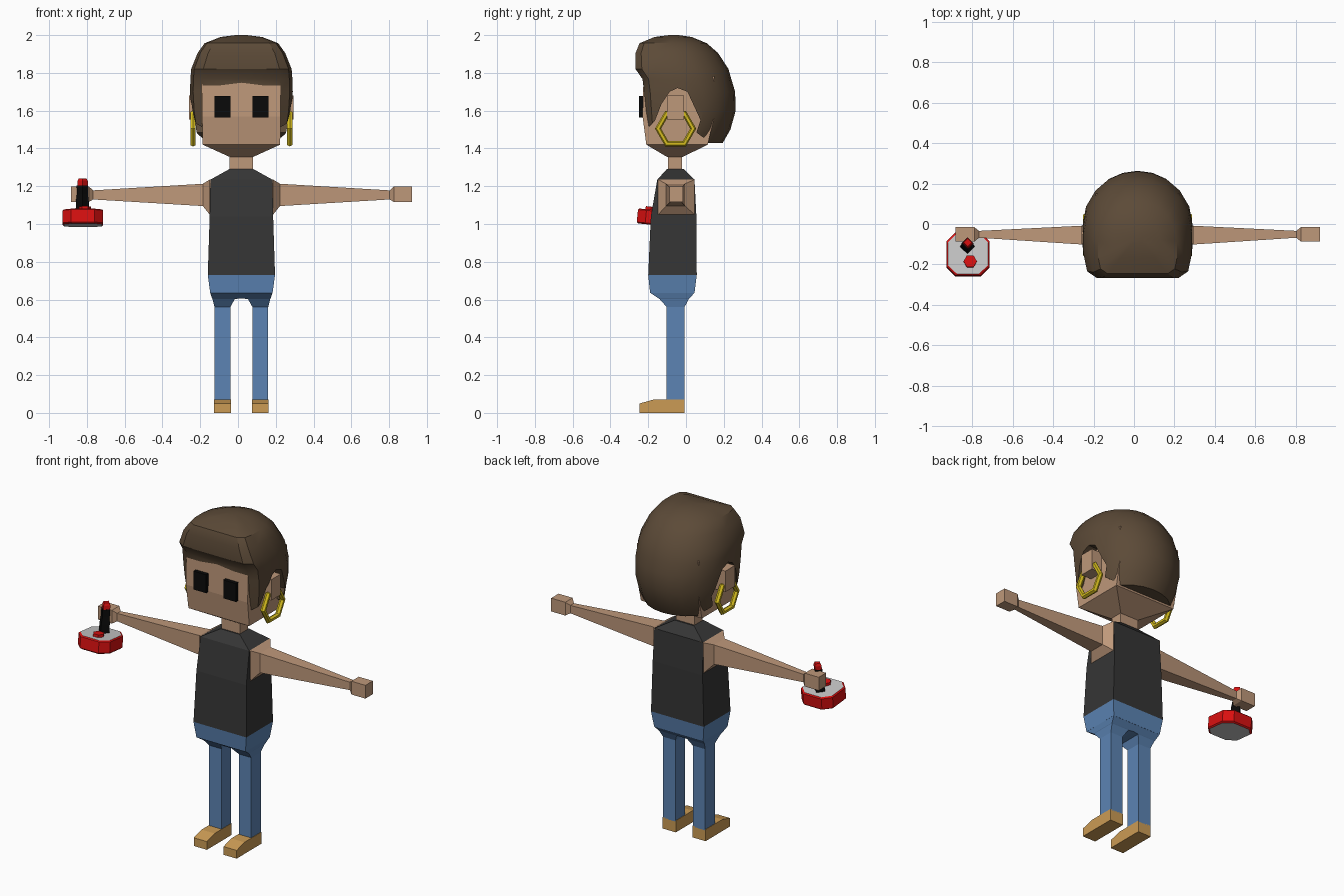
import bpy, bmesh, math
from mathutils import Matrix, Vector

if "Cube" in bpy.data.objects:
    bpy.data.objects.remove(bpy.data.objects["Cube"])

CX = 0.018  # the figure's mirror plane


def mat(name, r, g, b):
    m = bpy.data.materials.new(name)
    m.diffuse_color = (r, g, b, 1)
    m.use_nodes = True
    m.node_tree.nodes["Principled BSDF"].inputs["Base Color"].default_value = m.diffuse_color
    return m


SKIN = mat("skin", 0.515, 0.314, 0.195)
HAIR = mat("brown_hair", 0.107, 0.069, 0.039)
SHIRT = mat("charcoal", 0.036, 0.036, 0.036)
DENIM = mat("denim_blue", 0.107, 0.231, 0.455)
TAN = mat("tan_leather", 0.60, 0.33, 0.09)
BLACK = mat("black", 0.003, 0.003, 0.003)
RED = mat("red", 0.70, 0.005, 0.005)
GOLD = mat("gold", 0.68, 0.515, 0.013)
GREY = mat("light_grey", 0.58, 0.58, 0.58)


def finish(name, bm, *mats):
    bmesh.ops.recalc_face_normals(bm, faces=bm.faces)
    me = bpy.data.meshes.new(name)
    bm.to_mesh(me)
    bm.free()
    ob = bpy.data.objects.new(name, me)
    bpy.context.collection.objects.link(ob)
    for m in mats:
        me.materials.append(m)
    return ob


def loft(name, rings, *mats):
    """Skin a closed solid through rings of equal point count."""
    bm = bmesh.new()
    vs = [[bm.verts.new(p) for p in r] for r in rings]
    n = len(vs[0])
    for a, b in zip(vs, vs[1:]):
        for i in range(n):
            j = (i + 1) % n
            bm.faces.new((a[i], a[j], b[j], b[i]))
    bm.faces.new(vs[0])
    bm.faces.new(vs[-1])
    return finish(name, bm, *mats)


def zrect(x0, x1, y0, y1, z, s=1):
    """Horizontal rectangle, x measured outward from the mirror plane."""
    return [(CX + s * x, y, z) for x, y in ((x0, y0), (x1, y0), (x1, y1), (x0, y1))]


def xrect(x, y0, y1, z0, z1, s):
    return [(CX + s * x, y, z) for y, z in ((y0, z0), (y1, z0), (y1, z1), (y0, z1))]


def ngon(cx, cy, z, r, n, turn=0.0):
    return [(cx + r * math.cos(turn + i * math.tau / n),
             cy + r * math.sin(turn + i * math.tau / n), z) for i in range(n)]


# torso
loft("tank_top", [zrect(-w, w, a, b, z) for w, a, b, z in (
    (.178, -.2, .057, .73), (.168, -.186, .055, 1.04),
    (.164, -.152, .045, 1.235), (.065, -.102, -.01, 1.29))], SHIRT)
loft("jeans_waist", [zrect(-w, w, a, b, z) for w, a, b, z in (
    (.165, -.19, .045, .635), (.178, -.2, .057, .73))], DENIM)
loft("neck", [zrect(-.062, .062, -.095, -.02, z) for z in (1.27, 1.38)], SKIN)

# head with tapered jaw
loft("head", [zrect(-w, w, a, b, z) for w, a, b, z in (
    (.062, -.1, -.018, 1.355), (.205, -.21, .115, 1.42),
    (.208, -.23, .15, 1.57), (.208, -.225, .15, 1.78))], SKIN)

for s, side in ((-1, "right"), (1, "left")):
    # leg with hip taper
    loft(side + "_jeans_leg", [zrect(i, o, a, b, z, s) for i, o, a, b, z in (
        (0, .165, -.19, .045, .636), (0, .155, -.145, .018, .606),
        (.035, .153, -.14, .015, .603), (.0585, .142, -.102, -.008, .56),
        (.0585, .142, -.102, -.008, .065))], DENIM)
    # wedge-toed shoe
    prof = ((-.008, 0), (-.245, 0), (-.245, .05), (-.17, .071), (-.008, .071))
    loft(side + "_shoe", [[(CX + s * x, y, z) for y, z in prof]
                          for x in (.056, .1445)], TAN)
    # shoulder, arm and fist
    loft(side + "_arm", [xrect(x, a, b, c, d, s) for x, a, b, c, d in (
        (.14, -.147, .045, 1.045, 1.237), (.168, -.147, .045, 1.05, 1.235),
        (.204, -.106, -.005, 1.095, 1.213), (.785, -.068, -.034, 1.13, 1.178),
        (.807, -.087, -.016, 1.117, 1.198), (.902, -.087, -.016, 1.117, 1.198))], SKIN)
    # eye and ear
    loft(side + "_eye", [zrect(.058, .143, -.25, -.222, z, s) for z in (1.565, 1.677)], BLACK)
    loft(side + "_ear", [zrect(.19, .277, -.1, -.01, z, s) for z in (1.553, 1.68)], SKIN)
    # hexagonal hoop earring
    bpy.ops.mesh.primitive_torus_add(
        major_segments=6, minor_segments=6, major_radius=.093, minor_radius=.016,
        location=(CX + s * .256, -.055, 1.505), rotation=(math.pi / 2, 0, math.pi / 2))
    hoop = bpy.context.object
    hoop.name = side + "_hoop_earring"
    hoop.data.materials.append(GOLD)
    for p in hoop.data.polygons:
        p.use_smooth = False


# hair: squared front, rounded back
def hair_ring(w, yf, yb, z):
    ym = yf + (yb - yf) * .45
    half = [(.76 * w, yf), (.94 * w, yf + (ym - yf) * .15), (w, yf + (ym - yf) * .5), (w, ym)]
    half += [(w * math.cos(t), ym + (yb - ym) * math.sin(t))
             for t in (math.radians(d) for d in (20, 40, 58, 74))]
    ring = half + [(0, yb)] + [(-x, y) for x, y in reversed(half)]
    return [(CX + x, y, z) for x, y in ring]


hair = loft("hair", [hair_ring(*r) for r in (
    (.236, -.2, .195, 1.43), (.252, -.205, .235, 1.5), (.266, -.215, .263, 1.6),
    (.272, -.222, .26, 1.7), (.27, -.23, .24, 1.767), (.266, -.267, .225, 1.82),
    (.232, -.267, .17, 1.905), (.195, -.246, .11, 1.957), (.11, -.167, .03, 1.99),
    (.03, -.09, -.04, 2.0))], HAIR)

# openings for the face and around the ears
face_half = [(.208, 1.3), (.208, 1.69), (.17, 1.727), (0, 1.748)]
face = face_half + [(-x, z) for x, z in reversed(face_half[:-1])]
ear = [(-.4, 1.3), (-.4, 1.505), (-.205, 1.505), (-.165, 1.545), (-.13, 1.635),
       (-.087, 1.70), (-.045, 1.72), (.008, 1.70), (.04, 1.63), (.077, 1.55),
       (.055, 1.485), (.115, 1.44), (.13, 1.3)]
cutters = [loft("face_cutter", [[(CX + x, y, z) for x, z in face] for y in (-.5, -.19)])]
for s in (-1, 1):
    cutters.append(loft("ear_cutter", [[(CX + s * x, y, z) for y, z in ear]
                                       for x in (.196, .4)]))
bpy.ops.object.select_all(action='DESELECT')
bpy.context.view_layer.objects.active = hair
hair.select_set(True)
for c in cutters:
    c.hide_render = True
    m = hair.modifiers.new("opening", 'BOOLEAN')
    m.operation, m.solver, m.object = 'DIFFERENCE', 'EXACT', c
    bpy.ops.object.modifier_apply(modifier=m.name)
for c in cutters:
    bpy.data.objects.remove(c, do_unlink=True)
bpy.ops.object.shade_smooth_by_angle(angle=math.radians(32))

# joystick held in the right hand, tilted slightly front-up
JX, JY = -.821, -.151


def chamfered(h, c, z):
    quad = [(h, -h + c), (h, h - c), (h - c, h), (-h + c, h),
            (-h, h - c), (-h, -h + c), (-h + c, -h), (h - c, -h)]
    return [(JX + x, JY + y, z) for x, y in quad]


base = loft("joystick_base", [chamfered(h, .045, z) for h, z in (
    (.1, .993), (.107, 1.0), (.107, 1.066), (.1, 1.072))], RED, GREY)
for p in base.data.polygons:
    p.material_index = int(abs(p.normal.z) > .95)
button = loft("joystick_button", [ngon(-.81, -.19, z, .033, 6) for z in (1.06, 1.088)], RED)
tilt = Matrix.Translation((JX, JY, 1.033)) @ Matrix.Rotation(-.1, 4, 'X') \
    @ Matrix.Translation((-JX, -JY, -1.033))
for ob in (base, button):
    ob.data.transform(tilt)
loft("joystick_handle", [ngon(-.824, y, z, r, 4) for y, z, r in (
    (-.115, 1.05, .036), (-.106, 1.12, .034), (-.1, 1.16, .029), (-.096, 1.205, .03))], BLACK)
loft("joystick_trigger_cap", [ngon(-.822, y, z, r, 4) for y, z, r in (
    (-.096, 1.2, .027), (-.093, 1.228, .027), (-.092, 1.242, .02))], RED)
